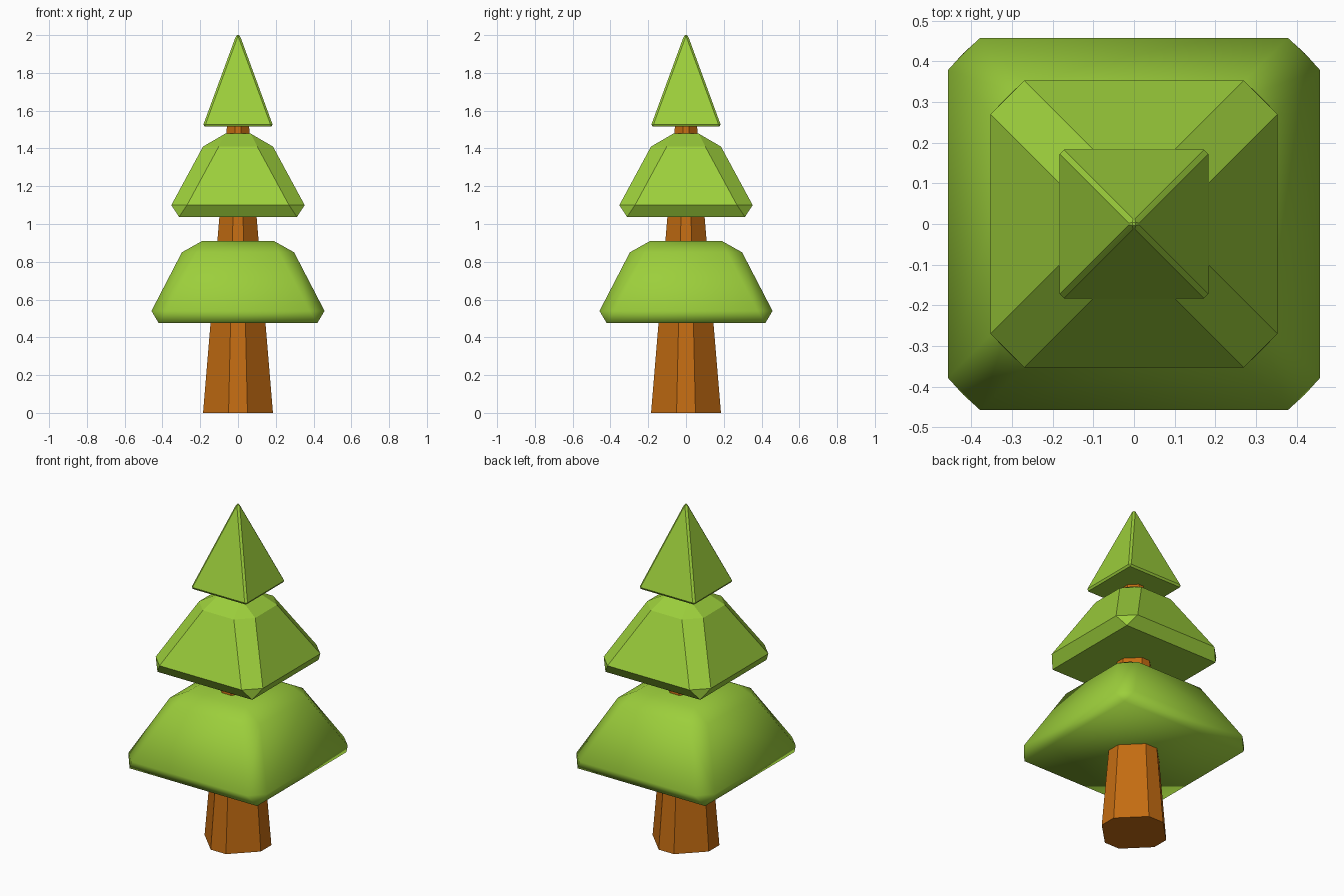
import bpy
import bmesh
from math import radians

cube = bpy.data.objects.get("Cube")
if cube:
    bpy.data.objects.remove(cube, do_unlink=True)


def make_material(name, rgb):
    mat = bpy.data.materials.new(name)
    mat.use_nodes = True
    color = (*rgb, 1.0)
    mat.diffuse_color = color
    mat.node_tree.nodes["Principled BSDF"].inputs["Base Color"].default_value = color
    return mat


def hull_object(name, points, mat, smooth=False):
    """Convex solid around the points, with coplanar triangles merged."""
    bm = bmesh.new()
    for p in points:
        bm.verts.new(p)
    bmesh.ops.convex_hull(bm, input=bm.verts[:])
    bmesh.ops.dissolve_limit(bm, angle_limit=radians(1),
                             verts=bm.verts[:], edges=bm.edges[:])
    bmesh.ops.recalc_face_normals(bm, faces=bm.faces[:])
    for f in bm.faces:
        f.smooth = smooth
    mesh = bpy.data.meshes.new(name)
    bm.to_mesh(mesh)
    bm.free()
    mesh.materials.append(mat)
    obj = bpy.data.objects.new(name, mesh)
    bpy.context.collection.objects.link(obj)
    return obj


SIGNS = [(sx, sy) for sx in (-1, 1) for sy in (-1, 1)]


def square(s, z):
    return [(sx * s, sy * s, z) for sx, sy in SIGNS]


def chamfered(wide, flat, z):
    """Eight corners: sides at +-wide, each side +-flat long."""
    return [(sx * a, sy * b, z) for sx, sy in SIGNS
            for a, b in ((wide, flat), (flat, wide))]


def tier(name, bottom, lower, upper, top, chamfer, mat, smooth=False):
    """Bevelled four-sided frustum; each ring is (half width, height)."""
    points = square(*bottom) + square(*top)
    for w, z in (lower, upper):
        points += chamfered(w, w - chamfer, z)
    return hull_object(name, points, mat, smooth)


green = make_material("leaf green", (0.333, 0.62, 0.044))
brown = make_material("bark brown", (0.552, 0.15, 0.006))

# Tapered trunk, a diamond with cut corners
hull_object("trunk", chamfered(0.185, 0.05, 0) + chamfered(0.055, 0.015, 1.56), brown)

# Foliage, from the ground up
tier("lower_foliage", (0.42, 0.475), (0.458, 0.54), (0.297, 0.85), (0.19, 0.91),
     0.08, green, smooth=True)
tier("middle_foliage", (0.312, 1.037), (0.353, 1.10), (0.185, 1.41), (0.068, 1.478),
     0.083, green)
tier("top_foliage", (0.176, 1.515), (0.183, 1.527), (0.013, 1.99), (0.004, 2.0),
     0.011, green)
